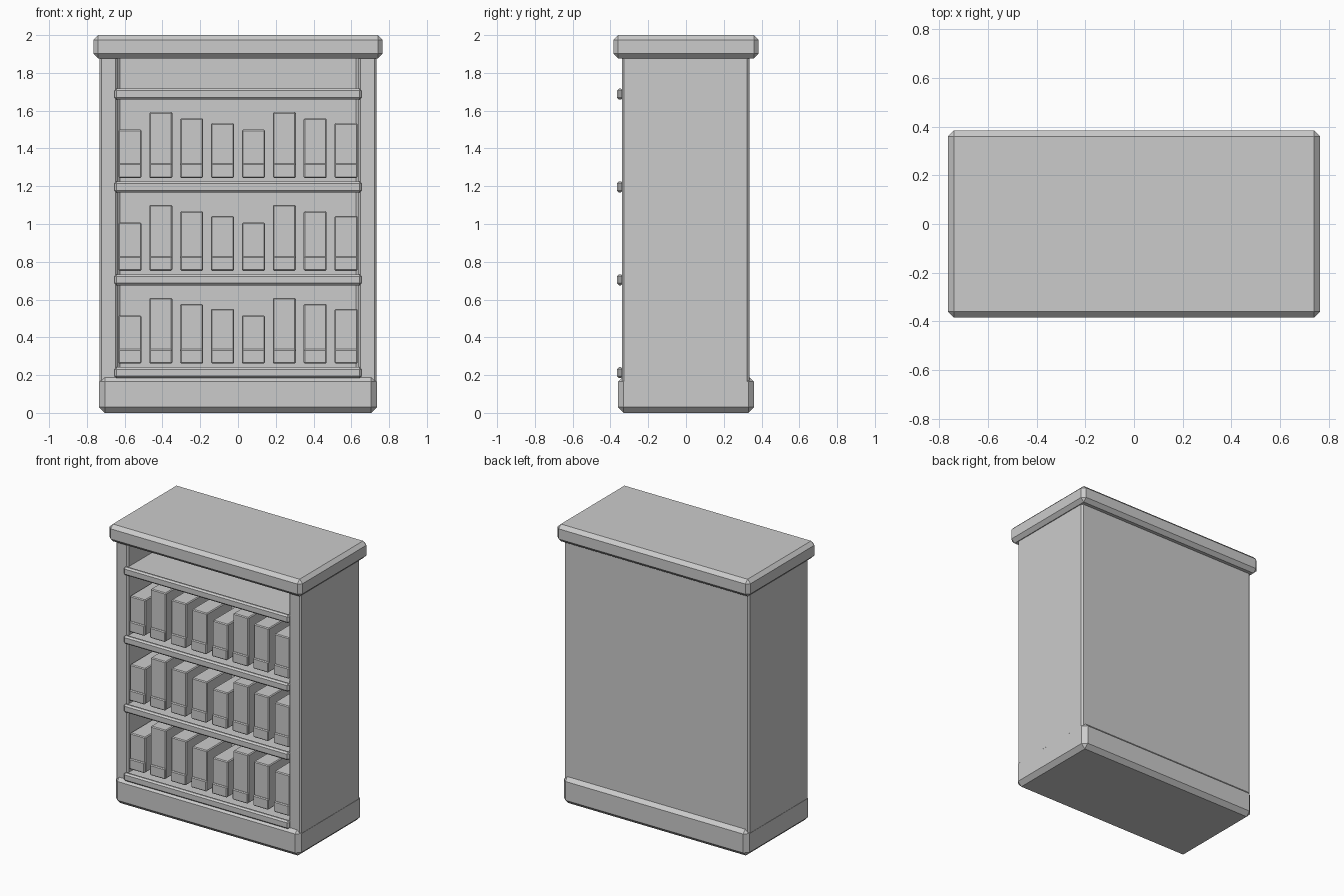
import bpy
import bmesh

if "Cube" in bpy.data.objects:
    bpy.data.objects.remove(bpy.data.objects["Cube"], do_unlink=True)

GREY = (0.6, 0.6, 0.6, 1)
grey = bpy.data.materials.new("plain grey")
grey.use_nodes = True
grey.diffuse_color = GREY
grey.node_tree.nodes["Principled BSDF"].inputs["Base Color"].default_value = GREY


def prism(name, outline, z0, z1, bevel):
    """Extrude an outline in x, y from z0 to z1 and chamfer its edges."""
    bm = bmesh.new()
    face = bm.faces.new([bm.verts.new((x, y, z0)) for x, y in outline])
    top = bmesh.ops.extrude_face_region(bm, geom=[face])["geom"]
    for v in top:
        if isinstance(v, bmesh.types.BMVert):
            v.co.z = z1
    bmesh.ops.recalc_face_normals(bm, faces=bm.faces)
    if bevel:
        bmesh.ops.bevel(bm, geom=bm.edges[:], offset=bevel, segments=1,
                        affect='EDGES', clamp_overlap=True)
    mesh = bpy.data.meshes.new(name)
    bm.to_mesh(mesh)
    bm.free()
    mesh.materials.append(grey)
    obj = bpy.data.objects.new(name, mesh)
    bpy.context.collection.objects.link(obj)
    return obj


def box(name, x0, x1, y0, y1, z0, z1, bevel=0):
    return prism(name, [(x0, y0), (x1, y0), (x1, y1), (x0, y1)], z0, z1, bevel)


# Plinth and overhanging top
box("plinth", -0.735, 0.735, -0.36, 0.36, 0, 0.195, 0.03)
box("top_slab", -0.765, 0.765, -0.385, 0.385, 1.877, 2, 0.025)

# Sides and back as one U-shaped carcass, open to the front
OUT, IN, FRONT, BACK, INNER = 0.734, 0.637, -0.338, 0.335, 0.28
half = [(OUT, BACK), (OUT, FRONT), (IN, FRONT), (IN, INNER)]
carcass = half + [(-x, y) for x, y in reversed(half)]
prism("carcass", carcass, 0.1, 1.89, 0.011)

# Shelves with chamfered front lips, and the goods standing on them
heights = [0.255, 0.348, 0.315, 0.29]
for row in range(4):
    z = 0.213 + row * 0.4915
    box(f"shelf_{row + 1}", -0.645, 0.645, -0.335, 0.3, z - 0.022, z + 0.022)
    box(f"shelf_lip_{row + 1}", -0.655, 0.655, -0.366, -0.333, z - 0.029, z + 0.029, 0.011)
    if row == 3:
        continue
    for i in range(8):
        x = (i - 3.5) * 0.1635
        base = z + 0.048
        name = f"{row + 1}_{i + 1}"
        box("carton_" + name, x - 0.061, x + 0.061, -0.32, -0.04,
            base, base + heights[i % 4], 0.006)
        box("carton_band_" + name, x - 0.061, x + 0.061, -0.329, -0.31,
            base, base + 0.076, 0.006)
